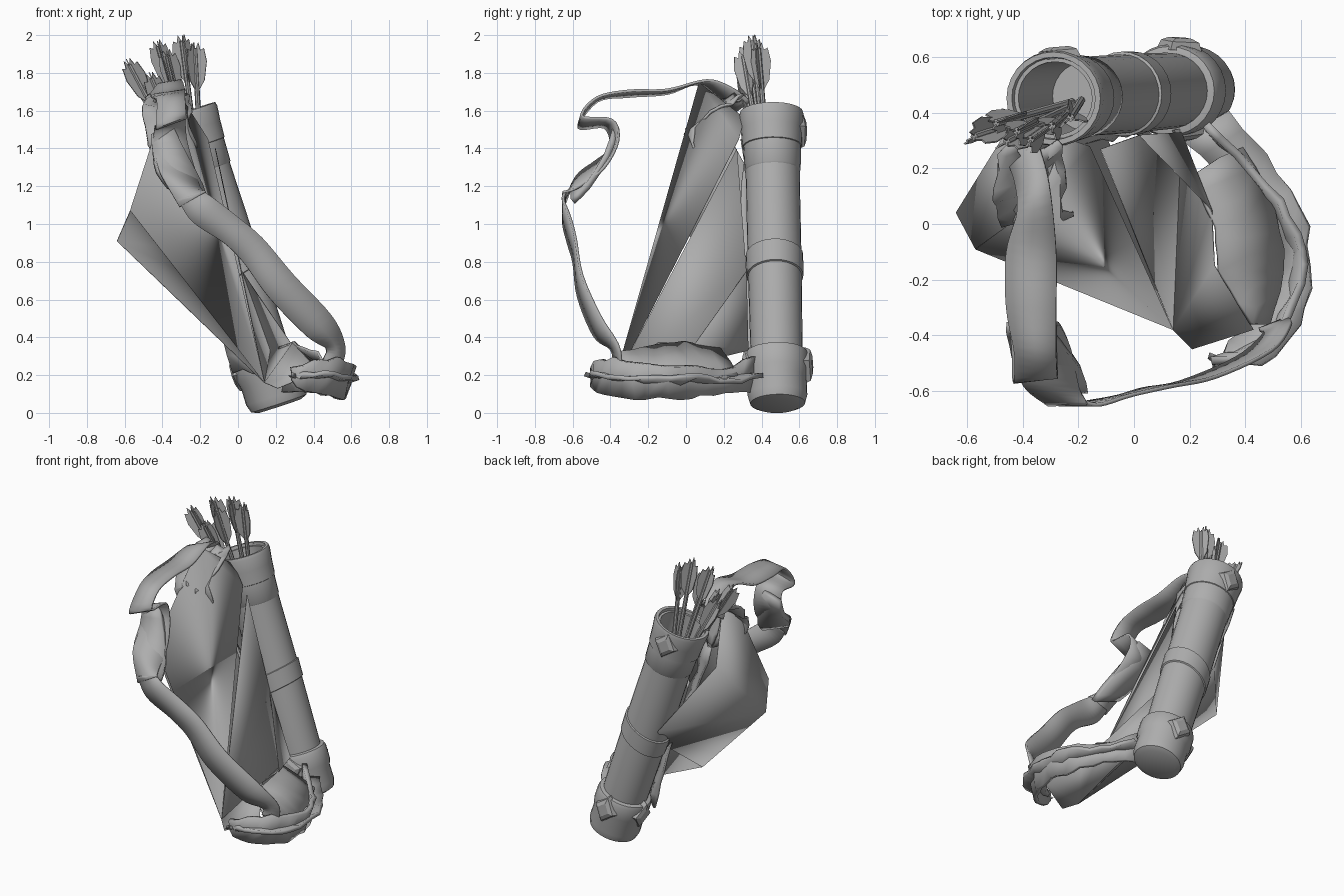
import bpy, bmesh, math, random
from mathutils import Vector as V, Matrix

if "Cube" in bpy.data.objects:
    bpy.data.objects.remove(bpy.data.objects["Cube"])

random.seed(4)
grey = bpy.data.materials.new("mid grey")
grey.diffuse_color = (0.42, 0.42, 0.42, 1)
grey.use_nodes = True
grey.node_tree.nodes["Principled BSDF"].inputs["Base Color"].default_value = grey.diffuse_color


def make(name, verts, faces, thick=0.0, smooth=True, angle=40):
    me = bpy.data.meshes.new(name)
    me.from_pydata([tuple(v) for v in verts], [], faces)
    bm = bmesh.new()
    bm.from_mesh(me)
    bmesh.ops.recalc_face_normals(bm, faces=bm.faces)
    bm.to_mesh(me)
    bm.free()
    me.materials.append(grey)
    ob = bpy.data.objects.new(name, me)
    bpy.context.collection.objects.link(ob)
    if thick:
        mod = ob.modifiers.new("thickness", 'SOLIDIFY')
        mod.thickness, mod.offset = thick, 0
    if smooth:
        bpy.ops.object.select_all(action='DESELECT')
        ob.select_set(True)
        bpy.context.view_layer.objects.active = ob
        bpy.ops.object.shade_smooth_by_angle(angle=math.radians(angle))
    return ob


def curve(pts, n):
    """Catmull-Rom samples through the points."""
    pts = [V(p) for p in pts]
    pts = [2 * pts[0] - pts[1]] + pts + [2 * pts[-1] - pts[-2]]
    out = []
    for a, b, c, d in zip(pts, pts[1:], pts[2:], pts[3:]):
        for i in range(n):
            t = i / n
            out.append(0.5 * (2 * b + (c - a) * t + (2 * a - 5 * b + 4 * c - d) * t * t
                              + (3 * b - a - 3 * c + d) * t ** 3))
    return out + [pts[-2]]


def ribbon(name, centre, half, thick=0.014, n=5, jitter=0.0):
    """Band along a path; half is the half-width vector at each point."""
    verts = []
    for c, w in zip(curve(centre, n), curve(half, n)):
        for k in (-1, 0, 1):
            j = V([random.uniform(-jitter, jitter) for _ in range(3)])
            verts.append(c + w * k + j)
    faces = [(3 * i + k, 3 * i + k + 1, 3 * i + k + 4, 3 * i + k + 3)
             for i in range(len(verts) // 3 - 1) for k in (0, 1)]
    return make(name, verts, faces, thick, angle=30)


# Frame of the leaning tube
bottom, top = V((0.212, 0.485, 0.065)), V((-0.29, 0.452, 1.59))
L = (top - bottom).length
az = (top - bottom).normalized()
ay = (V((0, 1, 0)) - az * az.y).normalized()
ax = ay.cross(az)
frame = Matrix((ax, ay, az)).transposed().to_4x4()
frame.translation = bottom


def lathe(name, profile, sides=28, flat=0.94, closed=False, skew=0.0):
    """Slightly flattened turned part in the tube frame, profile = (radius, height)."""
    verts, faces = [], []
    for r, h in profile:
        for i in range(sides):
            a = math.tau * i / sides
            x, y = r * math.cos(a), r * flat * math.sin(a)
            verts.append(frame @ V((x, y, h + skew * x)))
    m = len(profile)
    for k in range(m if closed else m - 1):
        q = (k + 1) % m
        for i in range(sides):
            j = (i + 1) % sides
            faces.append((k * sides + i, k * sides + j, q * sides + j, q * sides + i))
    if not closed:
        faces += [tuple(range(sides)), tuple(range((m - 1) * sides, m * sides))]
    return make(name, verts, faces)


# Quiver body, hollow towards the mouth
lathe("quiver_body", [(0.13, 0.02), (0.147, 0.3), (0.152, 0.75), (0.152, 1.2), (0.155, L - 0.02),
                      (0.14, L - 0.02), (0.135, L - 0.4)])
lathe("mouth_collar", [(0.15, L - 0.20), (0.168, L - 0.19), (0.174, L - 0.1), (0.183, L - 0.02),
                       (0.178, L), (0.158, L), (0.15, L - 0.05)], closed=True)
lathe("collar_hem", [(0.15, L - 0.33), (0.158, L - 0.32), (0.163, L - 0.19), (0.15, L - 0.18)], closed=True)
lathe("middle_band", [(0.148, 0.69), (0.16, 0.695), (0.162, 0.81), (0.148, 0.815)], closed=True, skew=0.25)
lathe("bottom_cap", [(0.12, -0.03), (0.155, -0.015), (0.168, 0.03), (0.166, 0.12), (0.178, 0.16),
                     (0.178, 0.25), (0.17, 0.27), (0.147, 0.275)])


# Diamond studs on collar and cap
def diamond(name, angle, h, r, s=0.085):
    d = V((math.cos(angle), math.sin(angle), 0))
    t = V((-d.y, d.x, 0))
    rim = [t * s, V((0, 0, s * 1.2)), -t * s, V((0, 0, -s * 1.2))]
    c = d * r + V((0, 0, h))
    verts = [c - d * 0.03 + v for v in rim] + [c + v * 0.85 for v in rim] + [c + d * 0.012 + v * 0.5 for v in rim]
    faces = [(0, 1, 2, 3), (8, 9, 10, 11)]
    faces += [(k + i, k + (i + 1) % 4, k + 4 + (i + 1) % 4, k + 4 + i) for k in (0, 4) for i in range(4)]
    make(name, [frame @ v for v in verts], faces, smooth=False)


diamond("collar_stud", math.radians(95), L - 0.1, 0.172)
diamond("cap_stud_back", math.radians(85), 0.19, 0.178)
diamond("cap_stud_left", math.radians(175), 0.2, 0.178)
diamond("cap_stud_front", math.radians(-80), 0.19, 0.172)


# Arrows: shaft plus three notched vanes
def arrow(i, base, tip):
    base, tip = V(base), V(tip)
    d = (tip - base).normalized()
    u = d.orthogonal().normalized()
    w = d.cross(u)
    verts = [p + (u * math.cos(a) + w * math.sin(a)) * 0.014
             for p in (base, tip - d * 0.03) for a in [math.tau * k / 8 for k in range(8)]]
    faces = [(k, (k + 1) % 8, 8 + (k + 1) % 8, 8 + k) for k in range(8)]
    faces += [tuple(range(8)), tuple(range(8, 16))]
    make(f"arrow_shaft_{i}", verts, faces)
    outline = [(0, 0.27), (0.045, 0.20), (0.062, 0.10), (0.05, 0.03), (0.03, 0.04), (0.02, 0.0), (0, 0.04)]
    verts, faces = [], []
    for k in range(3):
        a = math.tau * k / 3 + i
        o = u * math.cos(a) + w * math.sin(a)
        faces.append(tuple(range(len(verts), len(verts) + len(outline))))
        verts += [tip + o * x - d * y for x, y in outline]
    make(f"arrow_vanes_{i}", verts, faces, 0.006, smooth=False)


tips = [(-0.30, 0.35, 2.0), (-0.23, 0.38, 1.96), (-0.43, 0.33, 1.97), (-0.59, 0.31, 1.87),
        (-0.38, 0.30, 1.92), (-0.47, 0.29, 1.80), (-0.51, 0.36, 1.77)]
for i, t in enumerate(tips):
    arrow(i, (-0.21 + 0.12 * (t[0] + 0.4), 0.43 + 0.3 * (t[1] - 0.33), 1.2), t)

# Shoulder strap: over the top, folded at the buckle, then sweeping down the front
ribbon("strap_top",
       [(-0.42, 0.30, 1.62), (-0.38, 0.20, 1.70), (-0.36, 0.08, 1.75), (-0.37, -0.10, 1.70),
        (-0.37, -0.30, 1.69), (-0.355, -0.47, 1.66), (-0.355, -0.56, 1.54), (-0.36, -0.41, 1.53),
        (-0.36, -0.38, 1.42), (-0.33, -0.46, 1.31), (-0.30, -0.58, 1.22), (-0.24, -0.65, 1.13)],
       [(0.05, 0.04, 0.03), (0.05, 0.04, 0.02), (0.06, 0.03, 0.01), (0.09, 0, 0.01), (0.09, 0, 0.015),
        (0.075, 0, 0.01), (0.08, 0.01, 0.03), (0.08, 0.02, 0.02), (0.09, 0.02, 0.02), (0.10, 0.02, -0.02),
        (0.10, 0, -0.03), (0.07, 0, 0.04)])
ribbon("strap_front",
       [(-0.25, -0.64, 1.15), (-0.18, -0.65, 1.07), (-0.04, -0.62, 0.97), (0.08, -0.59, 0.86), (0.23, -0.56, 0.67),
        (0.43, -0.47, 0.46), (0.515, -0.38, 0.35), (0.50, -0.36, 0.26)],
       [(0.07, 0, 0.02), (0.06, 0, 0.06), (0.035, 0.005, 0.07), (0.05, 0.005, 0.065), (0.065, 0.01, 0.06),
        (0.065, 0.015, 0.055), (0.05, 0.02, 0.01), (0.05, 0.02, -0.02)])
ribbon("strap_buckle", [(-0.40, -0.37, 1.49), (-0.36, -0.42, 1.36), (-0.31, -0.52, 1.24), (-0.27, -0.60, 1.16)],
       [(0.06, 0, 0.02), (0.09, 0, 0), (0.12, 0, -0.04), (0.1, 0, -0.04)], thick=0.035, n=2)

# Crumpled lower strap returning to the tube
path = [(0.28, -0.50, 0.20), (0.42, -0.45, 0.19), (0.54, -0.33, 0.18), (0.58, -0.15, 0.16),
        (0.54, 0.02, 0.17), (0.42, 0.19, 0.17), (0.25, 0.35, 0.20)]
ribbon("lower_strap_side", path, [(0, 0, 0.03), (0.02, 0, 0.09), (0.02, 0, 0.10), (0.03, 0, 0.08),
                                  (0.02, 0, 0.09), (0, 0, 0.07), (0, 0, 0.09)], thick=0.03, n=3, jitter=0.012)
ribbon("lower_strap_flat", path, [(0, 0.03, 0), (0.04, -0.06, 0.02), (0.06, -0.03, 0), (0.05, 0, 0.03),
                                  (0.06, 0.04, 0.02), (0.06, 0.06, 0), (0.09, 0.05, 0)], thick=0.025, n=3, jitter=0.012)
ribbon("lower_fold", [(0.45, -0.36, 0.27), (0.42, -0.17, 0.28), (0.40, 0.02, 0.28), (0.30, 0.23, 0.27)],
       [(0.03, 0, -0.05), (0.11, 0, -0.08), (0.11, 0.03, -0.09), (0.09, 0.05, -0.07)], n=3, jitter=0.008)

# Torn cloth bunched where the strap meets the mouth and along the tube
for i, x in enumerate((-0.46, -0.39, -0.32)):
    ribbon(f"torn_cloth_{i}", [(x, 0.28, 1.68), (x + 0.02, 0.14, 1.60), (x + 0.03, 0.02, 1.48), (x + 0.09, 0.06, 1.27)],
           [(0.03, 0.04, 0), (0.05, 0.05, 0.02), (0.05, 0.02, 0.02), (0.03, 0, 0)], n=3, jitter=0.02)
ribbon("side_tatter", [(-0.42, 0.36, 1.45), (-0.30, 0.34, 1.10), (-0.16, 0.35, 0.80), (-0.06, 0.36, 0.50), (0.03, 0.34, 0.22)],
       [(0.05, -0.06, 0), (0.05, -0.04, 0), (0.04, -0.05, 0), (0.04, -0.04, 0), (0.05, -0.04, 0)], n=3, jitter=0.015)

# Stretched cloth between strap, tube and base
P = dict(peak=(-0.35, 0.07, 1.75), wing=(-0.57, -0.09, 1.07), tip=(-0.64, 0.04, 0.91), toe=(0.14, -0.38, 0.16),
         toe2=(0.21, -0.45, 0.13), heel=(0.43, -0.38, 0.22), side=(0.29, -0.15, 0.37), rise=(0.28, 0.05, 0.37),
         mouth=(-0.25, 0.31, 1.56), seam=(-0.16, 0.28, 1.45), edge=(-0.12, 0.27, 1.40), flank=(-0.46, 0.33, 1.28),
         drape=(-0.18, 0.57, 0.85), left=(-0.12, 0.38, 0.66), mid=(0.02, 0.32, 0.75), foot=(0.17, 0.33, 0.33))


def cloth(name, *polys):
    keys = sorted({k for p in polys for k in p.split()})
    make(name, [P[k] for k in keys], [tuple(keys.index(k) for k in p.split()) for p in polys], 0.004, angle=35)


cloth("outer_sheet", "peak wing toe", "peak seam toe", "peak mouth seam")
cloth("left_flap", "tip flank drape", "tip drape left", "tip left toe", "wing flank peak", "tip wing flank")
cloth("inner_sheet", "edge mid toe", "mid foot toe")
cloth("base_sheet", "toe toe2 heel", "toe heel side", "toe side rise", "toe rise foot", "mid rise foot")
